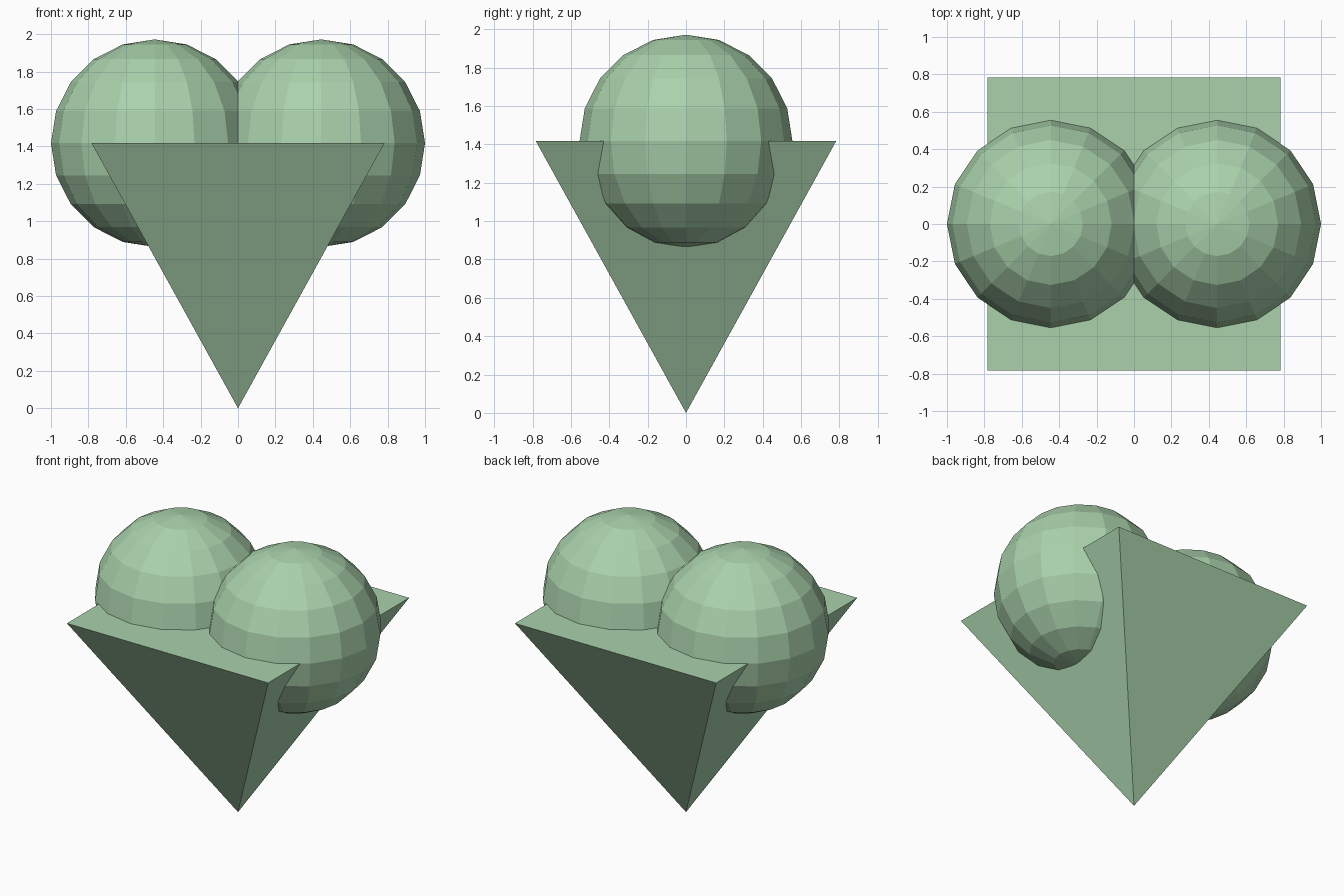
import bpy
from math import radians

if "Cube" in bpy.data.objects:
    bpy.data.objects.remove(bpy.data.objects["Cube"])

green = bpy.data.materials.new("pale_green")
green.diffuse_color = (0.40, 0.64, 0.41, 1)
green.use_nodes = True
green.node_tree.nodes["Principled BSDF"].inputs["Base Color"].default_value = green.diffuse_color

RIM_Z = 1.417      # height of the cone's flat top
HALF = 0.783       # half width of the square top
RADIUS = 0.555     # scoop radius


def finish(name):
    ob = bpy.context.object
    ob.name = name
    ob.data.materials.append(green)
    bpy.ops.object.transform_apply(location=False, rotation=True, scale=True)
    return ob


# Square cone: inverted four-sided pyramid with a closed top
bpy.ops.mesh.primitive_cone_add(vertices=4, radius1=0, radius2=HALF * 2 ** 0.5,
                                depth=RIM_Z, location=(0, 0, RIM_Z / 2),
                                rotation=(0, 0, radians(45)))
finish("cone")

# Two overlapping faceted scoops, with their equators at the rim
for side, name in ((-1, "left_scoop"), (1, "right_scoop")):
    bpy.ops.mesh.primitive_uv_sphere_add(segments=16, ring_count=10, radius=RADIUS,
                                         location=(side * (1 - RADIUS), 0, RIM_Z))
    finish(name)
